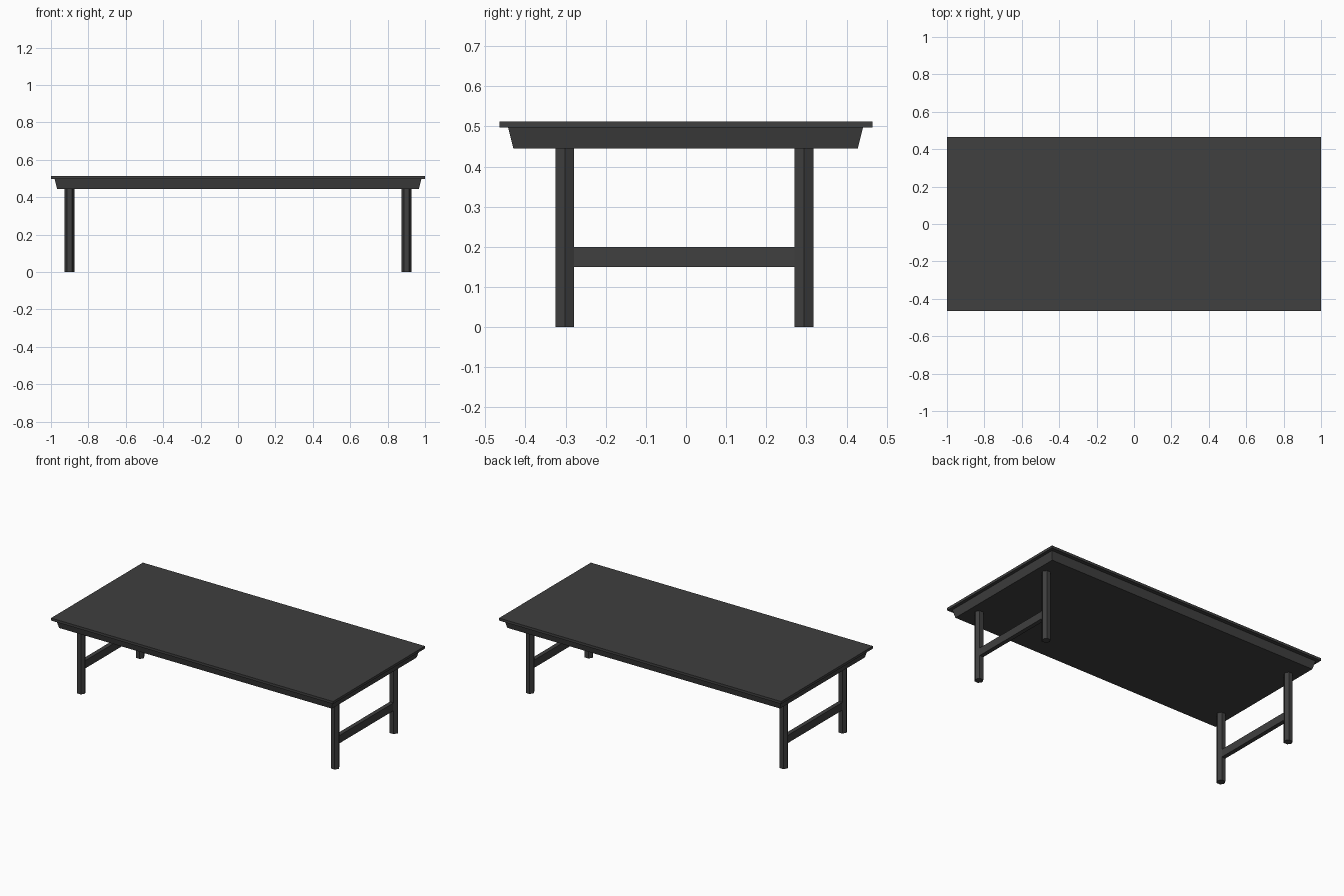
import bpy
import bmesh
from mathutils import Matrix, Vector

cube = bpy.data.objects.get("Cube")
if cube:
    bpy.data.objects.remove(cube, do_unlink=True)

# Single dark charcoal finish
COLOR = (0.05, 0.05, 0.05, 1)
charcoal = bpy.data.materials.new("charcoal")
charcoal.use_nodes = True
charcoal.diffuse_color = COLOR
charcoal.node_tree.nodes["Principled BSDF"].inputs["Base Color"].default_value = COLOR


def finish(bm, name):
    mesh = bpy.data.meshes.new(name)
    bmesh.ops.recalc_face_normals(bm, faces=bm.faces)
    bm.to_mesh(mesh)
    bm.free()
    mesh.materials.append(charcoal)
    obj = bpy.data.objects.new(name, mesh)
    bpy.context.collection.objects.link(obj)


def slab(name, center, size, inset=0):
    """Box whose bottom can be drawn in on all four sides."""
    bm = bmesh.new()
    bmesh.ops.create_cube(bm, size=1)
    for v in bm.verts:
        low = v.co.z < 0
        for i in range(3):
            sign = 1 if v.co[i] > 0 else -1
            v.co[i] *= size[i]
            if low and i < 2:
                v.co[i] -= sign * inset
        v.co += Vector(center)
    finish(bm, name)


def leg(name, x, y, height):
    """Six-sided post with corners pointing along x."""
    bm = bmesh.new()
    bmesh.ops.create_cone(bm, cap_ends=True, segments=6, radius1=0.027,
                          radius2=0.027, depth=height)
    rim = max(bm.verts, key=lambda v: v.co.x)
    if abs(rim.co.y) > 0.001:
        bmesh.ops.rotate(bm, verts=bm.verts, matrix=Matrix.Rotation(0.5235988, 3, 'Z'))
    bmesh.ops.translate(bm, verts=bm.verts, vec=(x, y, height / 2))
    finish(bm, name)


# Top board and tapered apron
slab("table_top", (0, 0, 0.505), (2, 0.93, 0.016))
slab("apron", (0, -0.001, 0.471), (1.96, 0.884, 0.052), inset=0.013)

# End frames: two legs joined by a stretcher
for side, x in (("right", -0.9), ("left", 0.9)):
    leg(f"front_{side}_leg", x, -0.302, 0.45)
    leg(f"back_{side}_leg", x, 0.294, 0.45)
    slab(f"{side}_stretcher", (x, -0.004, 0.175), (0.027, 0.57, 0.05))
